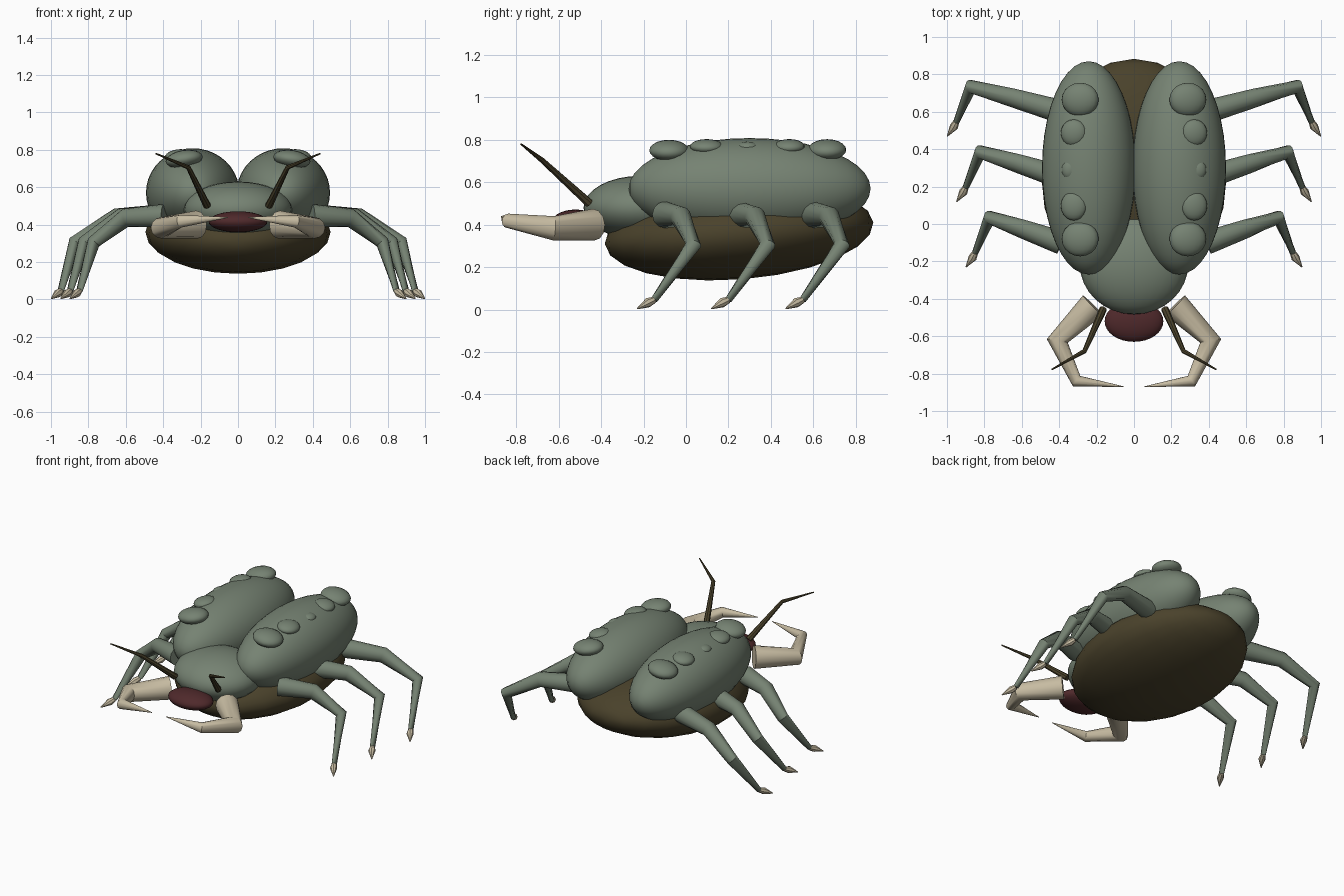
import bpy, bmesh, math
from mathutils import Vector, Matrix

cube = bpy.data.objects.get("Cube")
if cube:
    bpy.data.objects.remove(cube, do_unlink=True)


def material(name, rgb):
    m = bpy.data.materials.new(name)
    m.use_nodes = True
    m.diffuse_color = (*rgb, 1)
    m.node_tree.nodes["Principled BSDF"].inputs["Base Color"].default_value = (*rgb, 1)
    return m


GREEN = material("grey_green_shell", (0.18, 0.225, 0.17))
BROWN = material("dark_brown", (0.068, 0.054, 0.024))
CREAM = material("cream_horn", (0.57, 0.5, 0.36))
RED = material("dark_red", (0.078, 0.022, 0.024))


def finish(name, bm, mat, angle):
    bmesh.ops.recalc_face_normals(bm, faces=bm.faces)
    mesh = bpy.data.meshes.new(name)
    bm.to_mesh(mesh)
    bm.free()
    mesh.materials.append(mat)
    ob = bpy.data.objects.new(name, mesh)
    bpy.context.collection.objects.link(ob)
    bpy.ops.object.select_all(action='DESELECT')
    ob.select_set(True)
    bpy.context.view_layer.objects.active = ob
    bpy.ops.object.shade_smooth_by_angle(angle=math.radians(angle))


def ellipsoid(name, centre, radii, mat, tilt=(0, 0), segments=32):
    """Sphere with its poles along y, scaled, then tilted about x and y."""
    bm = bmesh.new()
    bmesh.ops.create_uvsphere(bm, u_segments=segments, v_segments=segments // 2, radius=1)
    bm.transform(Matrix.Translation(centre)
                 @ Matrix.Rotation(tilt[0], 4, 'X') @ Matrix.Rotation(tilt[1], 4, 'Y')
                 @ Matrix.Diagonal((*radii, 1)) @ Matrix.Rotation(math.pi / 2, 4, 'X'))
    finish(name, bm, mat, 60)


def limb(name, path, mat, side=1, sides=12):
    """Tapered tube through (x, y, z, radius) points, with capped ends."""
    pts = [Vector((side * x, y, z)) for x, y, z, r in path]
    bm = bmesh.new()
    rings = []
    for i, p in enumerate(pts):
        before = (p - pts[i - 1]).normalized() if i else Vector()
        after = (pts[i + 1] - p).normalized() if i + 1 < len(pts) else Vector()
        along = (before + after).normalized()
        u = along.cross(Vector((0, 0, 1))).normalized()
        v = along.cross(u)
        turn = 2 * math.pi / sides
        rings.append([bm.verts.new(p + path[i][3] * (u * math.cos(k * turn) + v * math.sin(k * turn)))
                      for k in range(sides)])
    for a, b in zip(rings, rings[1:]):
        for k in range(sides):
            n = (k + 1) % sides
            bm.faces.new((a[k], a[n], b[n], b[k]))
    bm.faces.new(rings[0])
    bm.faces.new(rings[-1])
    finish(name, bm, mat, 40)


# Body, head and mouth
ellipsoid("belly", (0, 0.25, 0.36), (0.495, 0.635, 0.218), BROWN, (0.08, 0), 24)
ellipsoid("head", (0, -0.215, 0.48), (0.29, 0.268, 0.15), GREEN)
ellipsoid("mouth", (0, -0.52, 0.415), (0.157, 0.11, 0.056), RED)

# Shell bumps: x, y, z, radius across, radius along, height
BUMPS = [
    (0.288, -0.08, 0.75, 0.1, 0.093, 0.048),
    (0.322, 0.097, 0.768, 0.07, 0.078, 0.034),
    (0.347, 0.29, 0.765, 0.04, 0.05, 0.026),
    (0.322, 0.487, 0.768, 0.07, 0.072, 0.034),
    (0.288, 0.665, 0.753, 0.1, 0.09, 0.048),
]

for side, label in ((1, "left"), (-1, "right")):
    # Wing cases and their bumps
    ellipsoid(f"{label}_wing_case", (side * 0.242, 0.3, 0.57), (0.25, 0.57, 0.238), GREEN, segments=40)
    for n, (x, y, z, rx, ry, rz) in enumerate(BUMPS, 1):
        ellipsoid(f"{label}_bump_{n}", (side * x, y, z), (rx, ry, rz), GREEN, (0, side * 0.15), 20)

    # Jaws and feelers
    limb(f"{label}_jaw", [(0.22, -0.435, 0.4, 0.075), (0.41, -0.625, 0.383, 0.057),
                          (0.307, -0.84, 0.418, 0.034), (0.055, -0.87, 0.438, 0.002)], CREAM, side)
    limb(f"{label}_feeler", [(0.165, -0.455, 0.5, 0.021), (0.265, -0.68, 0.705, 0.013),
                             (0.44, -0.778, 0.78, 0.004)], BROWN, side, 8)

    # Legs and claws, front to rear
    for n, place in enumerate(("front", "middle", "rear")):
        dx, dy = 0.05 * n, 0.35 * n
        foot = (0.848 + dx, -0.15 + dy, 0.045)
        limb(f"{label}_{place}_leg", [
            (0.39, -0.1 + dy, 0.447, 0.063),
            (0.6 + dx / 2, -0.025 + dy, 0.437, 0.05),
            (0.772 + dx, 0.035 + dy, 0.305, 0.037),
            (*foot, 0.017)], GREEN, side)
        limb(f"{label}_{place}_claw", [
            (*foot, 0.016),
            (0.863 + dx, -0.18 + dy, 0.032, 0.023),
            (0.898 + dx, -0.23 + dy, 0.004, 0.003)], CREAM, side, 8)
